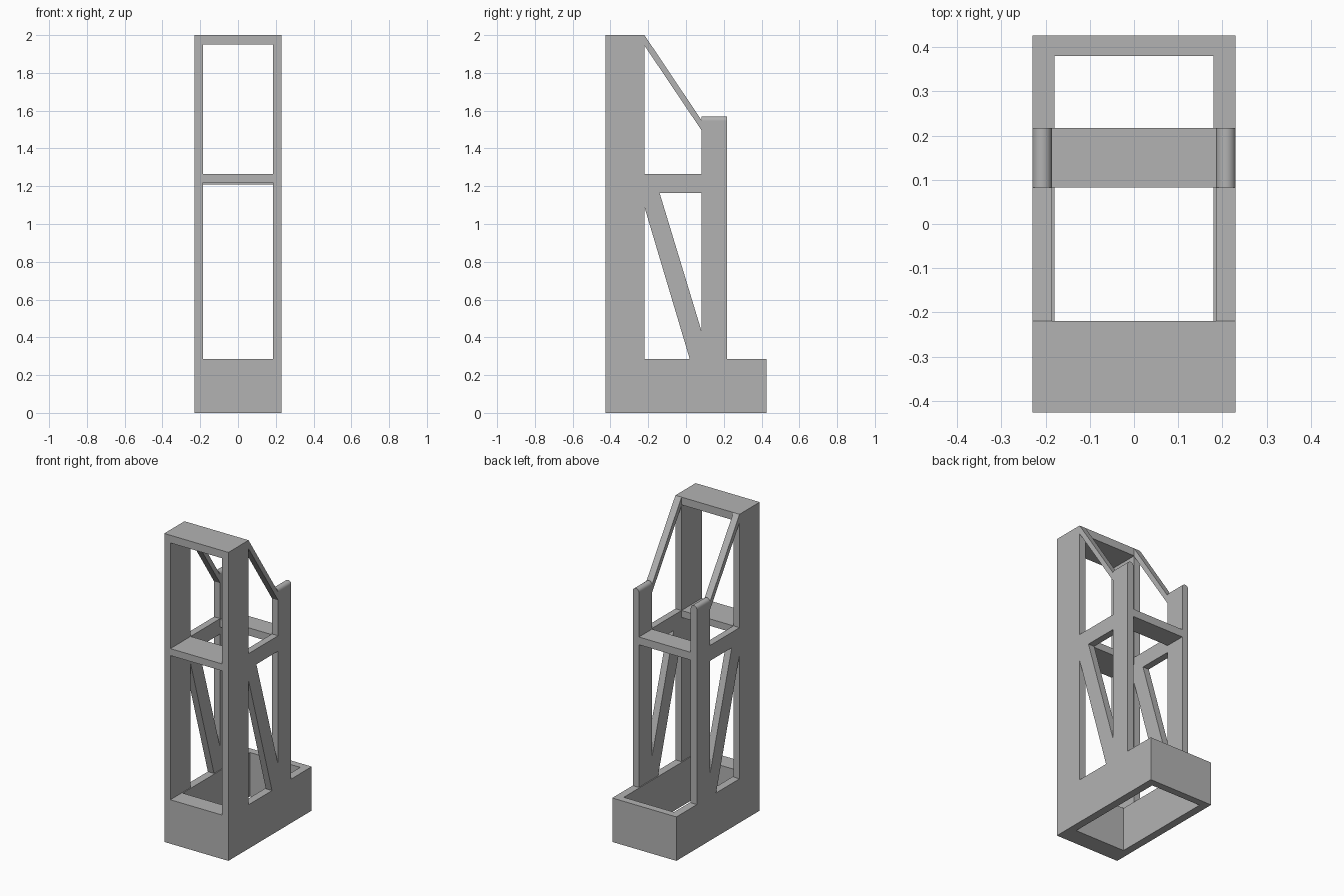
import bpy, bmesh, math
from mathutils import Matrix

if "Cube" in bpy.data.objects:
    bpy.data.objects.remove(bpy.data.objects["Cube"], do_unlink=True)

grey = bpy.data.materials.new("plain grey")
grey.use_nodes = True
grey.diffuse_color = (0.45, 0.45, 0.45, 1)
grey.node_tree.nodes["Principled BSDF"].inputs["Base Color"].default_value = grey.diffuse_color

# Columns: profile u axis, profile v axis, extrusion axis
ALONG_X = Matrix(((0, 0, 1), (1, 0, 0), (0, 1, 0)))
ALONG_Y = Matrix(((1, 0, 0), (0, 0, -1), (0, 1, 0)))
ALONG_Z = Matrix.Identity(3)


def rect(u0, u1, v0, v1):
    return [(u0, v0), (u1, v0), (u1, v1), (u0, v1)]


def prism(name, loops, axes, start, end, smooth=False):
    """Extrude a flat outline (first loop) with holes (other loops)."""
    curve = bpy.data.curves.new(name + "_profile", "CURVE")
    curve.dimensions = "2D"
    curve.fill_mode = "BOTH"
    curve.extrude = abs(end - start) / 2
    for loop in loops:
        spline = curve.splines.new("POLY")
        spline.points.add(len(loop) - 1)
        for point, (u, v) in zip(spline.points, loop):
            point.co = (u, v, 0, 1)
        spline.use_cyclic_u = True
        spline.use_smooth = False
    helper = bpy.data.objects.new(name + "_helper", curve)
    bpy.context.collection.objects.link(helper)
    graph = bpy.context.evaluated_depsgraph_get()
    mesh = bpy.data.meshes.new_from_object(helper.evaluated_get(graph))
    bpy.data.objects.remove(helper, do_unlink=True)
    bpy.data.curves.remove(curve)

    mesh.transform(axes.to_4x4())
    mesh.transform(Matrix.Translation(
        [abs(c) * (start + end) / 2 for c in axes.col[2]]))
    bm = bmesh.new()
    bm.from_mesh(mesh)
    bmesh.ops.remove_doubles(bm, verts=bm.verts, dist=0.0001)
    bmesh.ops.recalc_face_normals(bm, faces=bm.faces)
    for face in bm.faces:
        face.smooth = False
    bm.to_mesh(mesh)
    bm.free()
    mesh.name = name
    mesh.materials.clear()
    mesh.materials.append(grey)
    obj = bpy.data.objects.new(name, mesh)
    bpy.context.collection.objects.link(obj)
    if smooth:
        bpy.ops.object.select_all(action="DESELECT")
        obj.select_set(True)
        bpy.context.view_layer.objects.active = obj
        bpy.ops.object.shade_smooth_by_angle(angle=math.radians(30))
    return obj


W, D = 0.23, 0.427            # half width and half depth
INNER = 0.186                 # inner face of the side frames
BASE = 0.285                  # base height
LEG, POST, POST_END = -0.22, 0.083, 0.217
RAIL, RAIL_TOP = 1.165, 1.265
CAP = 1.548                   # where the rounded post tops begin

# Open box base with a thicker front wall
prism("base", [rect(-W, W, -D, D), rect(-0.18, 0.18, -0.31, 0.38)],
      ALONG_Z, 0, BASE)

# Side frames: front leg, braces, rail and rear post in one outline
outline = [(-D, BASE), (LEG, BASE), (LEG, 1.09), (0.02, BASE),
           (POST_END, BASE), (POST_END, CAP), (POST, CAP), (LEG, 2), (-D, 2)]
upper_gap = [(LEG, RAIL_TOP), (POST, RAIL_TOP), (POST, 1.495), (LEG, 1.945)]
lower_gap = [(-0.14, RAIL), (POST, RAIL), (POST, 0.43)]
radius = (W - INNER) / 2
for side, sign in (("left", 1), ("right", -1)):
    prism(side + "_side_frame", [outline, upper_gap, lower_gap],
          ALONG_X, sign * INNER, sign * W)
    # Rounded top of the rear post
    arc = [(sign * (W - radius) + radius * math.cos(math.pi * i / 12),
            CAP + radius * math.sin(math.pi * i / 12)) for i in range(13)]
    prism(side + "_post_cap", [arc], ALONG_Y, POST, POST_END, smooth=True)

# Cross plates between the side frames
for name, y0, y1, z0, z1 in (("top_plate", -D, LEG, 1.95, 2),
                             ("front_shelf", -D, LEG, 1.22, RAIL_TOP),
                             ("rear_shelf", POST, POST_END, 1.21, 1.26)):
    prism(name, [rect(-INNER, INNER, y0, y1)], ALONG_Z, z0, z1)
